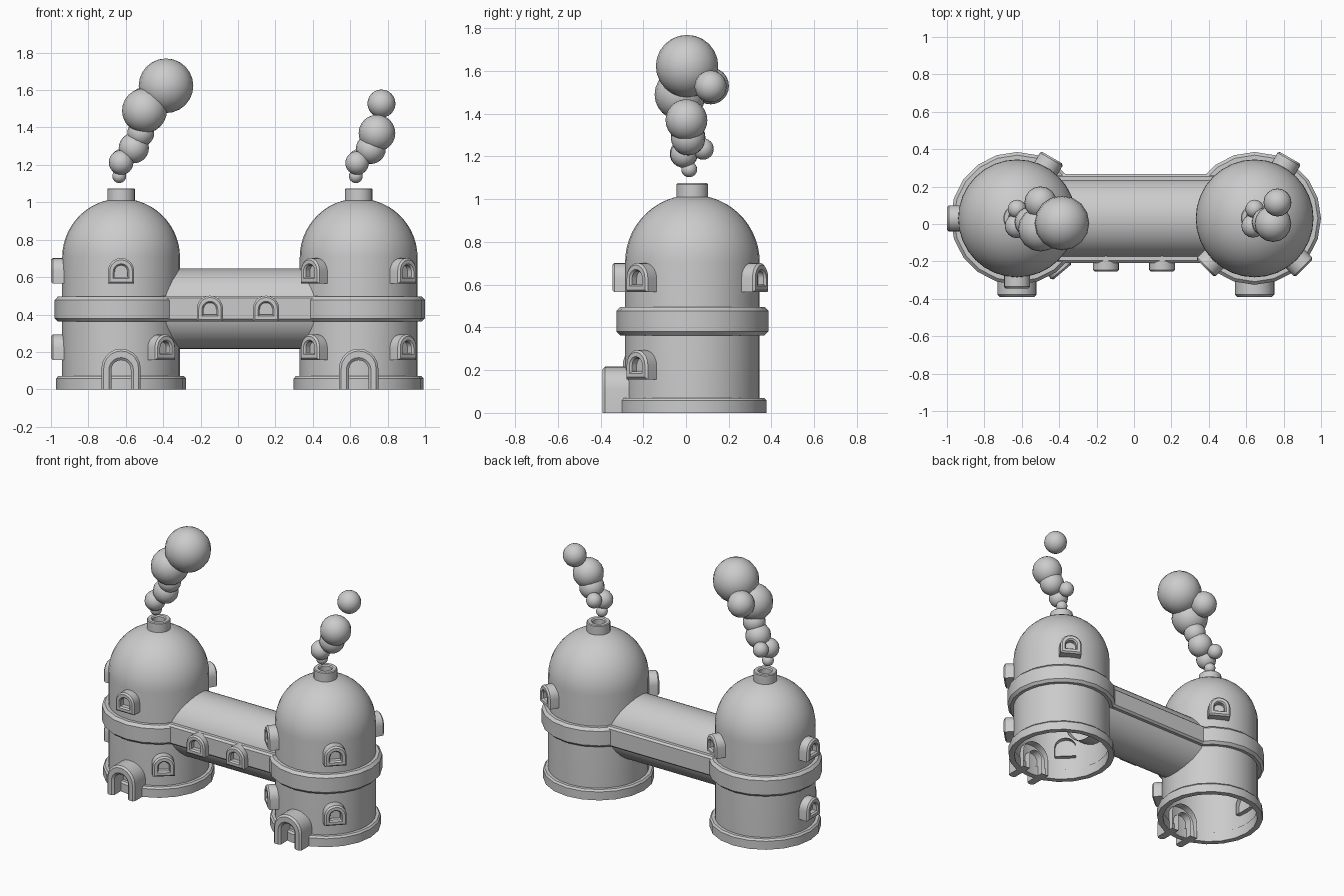
import bpy, bmesh, math
from mathutils import Matrix, Vector

if "Cube" in bpy.data.objects:
    bpy.data.objects.remove(bpy.data.objects["Cube"], do_unlink=True)

CY = 0.03            # depth of the towers' centre line
WALL = 0.315         # tower wall radius


def finish(name, bm, matrix=Matrix(), angle=35):
    bmesh.ops.remove_doubles(bm, verts=bm.verts, dist=1e-5)
    bmesh.ops.recalc_face_normals(bm, faces=bm.faces)
    mesh = bpy.data.meshes.new(name)
    bm.to_mesh(mesh)
    bm.free()
    obj = bpy.data.objects.new(name, mesh)
    bpy.context.collection.objects.link(obj)
    obj.matrix_world = matrix
    bpy.ops.object.select_all(action='DESELECT')
    obj.select_set(True)
    bpy.context.view_layer.objects.active = obj
    bpy.ops.object.shade_smooth_by_angle(angle=math.radians(angle))
    return obj


def loft(name, loops, matrix=Matrix(), closed=True, cap=False, feet=False, angle=35):
    """Skin a row of matching outlines; cap closes the last, feet closes open ends."""
    bm = bmesh.new()
    rows = [[bm.verts.new(p) for p in loop] for loop in loops]
    n = len(rows[0])
    for a, b in zip(rows, rows[1:]):
        for i in range(n if closed else n - 1):
            j = (i + 1) % n
            bm.faces.new((a[i], a[j], b[j], b[i]))
    if cap:
        bm.faces.new(rows[-1])
    if feet:
        for end in (0, -1):
            bm.faces.new([row[end] for row in rows])
    return finish(name, bm, matrix, angle)


def lathe(name, profile, sides, x, **options):
    turns = [2 * math.pi * i / sides for i in range(sides)]
    loops = [[(r * math.cos(t), r * math.sin(t), z) for t in turns] for r, z in profile]
    return loft(name, loops, Matrix.Translation((x, CY, 0)), **options)


def arch(half, bottom, top, out):
    """Round-topped outline facing +x, at distance out."""
    spring = top - half
    pts = [(out, -half, bottom)]
    for i in range(11):
        t = math.pi * i / 10
        pts.append((out, -half * math.cos(t), spring + half * math.sin(t)))
    return pts + [(out, half, bottom)]


def window(name, centre, degrees, z, back, front):
    c = 0.01
    loops = [arch(0.07, 0, 0.137, back),
             arch(0.07, 0, 0.137, front - c),
             arch(0.07 - c, c, 0.137 - c, front),
             arch(0.042, 0.028, 0.107, front),
             arch(0.034, 0.036, 0.099, front - c),
             arch(0.034, 0.036, 0.099, front - 0.04)]
    place = Matrix.Translation((centre[0], centre[1], z))
    loft(name, loops, place @ Matrix.Rotation(math.radians(degrees), 4, 'Z'), cap=True)


def door(name, x):
    front = 0.42
    loops = [arch(0.105, 0, 0.217, 0.26),
             arch(0.105, 0, 0.217, front - 0.012),
             arch(0.093, 0, 0.205, front),
             arch(0.066, 0, 0.17, front),
             arch(0.052, 0, 0.156, front - 0.012),
             arch(0.052, 0, 0.156, 0.26)]
    place = Matrix.Translation((x, CY, 0)) @ Matrix.Rotation(-math.pi / 2, 4, 'Z')
    loft(name, loops, place, closed=False, feet=True)


def smoke(name, puffs):
    for i, (x, y, z, r) in enumerate(puffs):
        bm = bmesh.new()
        bmesh.ops.create_uvsphere(bm, u_segments=16, v_segments=12, radius=r)
        finish(f"{name}_{i + 1}", bm, Matrix.Translation((x, y, z)), 60)


def tower(side, x, high, low):
    # Open-bottomed wall that rounds into the dome
    dome = [(WALL * math.cos(t), 0.705 + WALL * math.sin(t))
            for t in (math.radians(80) * i / 12 for i in range(13))]
    lathe(side + "_tower_body", [(WALL, 0)] + dome, 32, x, cap=True)
    # Base kerb and chamfered belt
    lathe(side + "_base_ring", [(0.31, 0), (0.347, 0), (0.347, 0.058), (0.337, 0.07),
                                (0.31, 0.07), (0.31, 0)], 20, x, angle=30)
    lathe(side + "_belt", [(0.312, 0.363), (0.338, 0.363), (0.355, 0.38), (0.355, 0.478),
                           (0.338, 0.496), (0.312, 0.496)], 20, x, angle=30)
    # Hollow chimney
    lathe(side + "_chimney", [(0.074, 1.0), (0.074, 1.07), (0.069, 1.075), (0.047, 1.075),
                              (0.04, 1.068), (0.04, 1.03)], 20, x, cap=True)
    door(side + "_door", x)
    for level, z, angles in (("upper", 0.565, high), ("lower", 0.157, low)):
        for i, a in enumerate(angles):
            window(f"{side}_{level}_window_{i + 1}", (x, CY), a, z, 0.28, 0.375)


LX, RX = 0.645, -0.625
tower("right", RX, (-90, 180, 60), (180, -50))
tower("left", LX, (-45, -135, 60), (-45, -135))

# Connecting passage between the towers
ends = (RX + 0.215, LX - 0.215)
turns = [2 * math.pi * i / 32 for i in range(32)]
loft("passage_tube", [[(x, CY + WALL * 0.683 * math.cos(t), 0.43 + WALL * 0.683 * math.sin(t))
                       for t in turns] for x in ends])

# Side rails along the passage
section = [(0.18, 0.364), (0.225, 0.364), (0.238, 0.376),
           (0.238, 0.488), (0.225, 0.5), (0.18, 0.5)]
for label, s in (("front", -1), ("back", 1)):
    loft(label + "_rail", [[(x, CY + s * y, z) for y, z in section] for x in ends], angle=30)

for i, x in enumerate((-0.15, 0.15)):
    window(f"passage_window_{i + 1}", (x, CY), -90, 0.364, 0.2, 0.285)

# Smoke puffs: x, y, z, radius
smoke("right_smoke", [(-0.635, 0.015, 1.14, 0.037), (-0.625, -0.01, 1.213, 0.066),
                      (-0.625, 0.08, 1.235, 0.05), (-0.557, 0.01, 1.29, 0.081),
                      (-0.52, 0.0, 1.37, 0.072), (-0.5, -0.027, 1.49, 0.12),
                      (-0.5, 0.115, 1.53, 0.086), (-0.385, 0.005, 1.623, 0.146)])
smoke("left_smoke", [(0.63, 0.015, 1.14, 0.037), (0.637, -0.01, 1.21, 0.063),
                     (0.645, 0.08, 1.235, 0.05), (0.71, 0.01, 1.285, 0.08),
                     (0.743, 0.002, 1.37, 0.098), (0.767, 0.115, 1.528, 0.075)])
